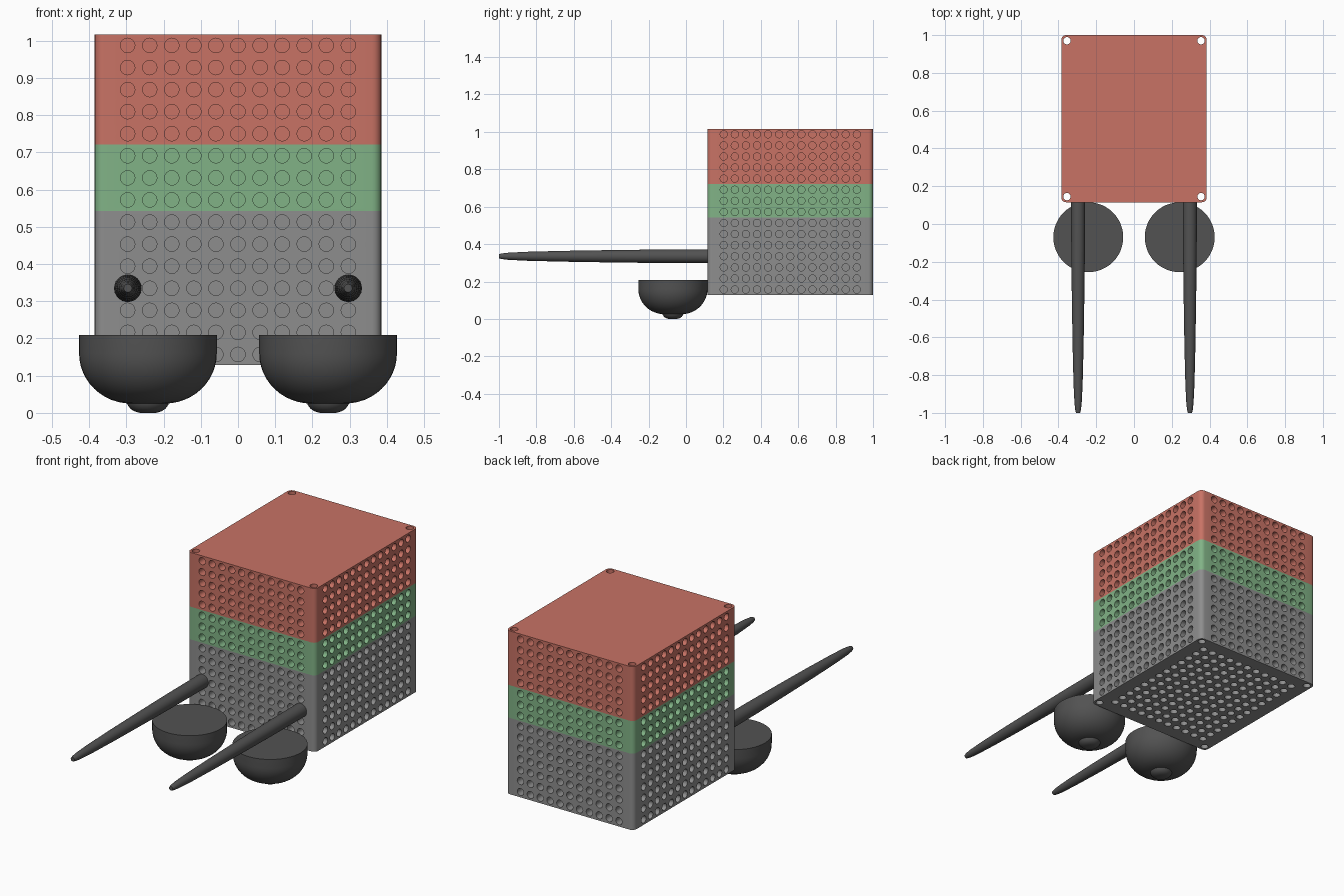
import bpy, bmesh, math
from mathutils import Matrix, Vector

if "Cube" in bpy.data.objects:
    bpy.data.objects.remove(bpy.data.objects["Cube"])

PITCH = 0.0593
HX, Y0, Y1 = 0.385, 0.115, 1.0
YC, HY = (Y0 + Y1) / 2, (Y1 - Y0) / 2
Z0, Z1, Z2, Z3 = 0.128, 0.543, 0.721, 1.0165
HOLE_R, DEPTH, OUT = 0.0195, 0.045, 0.01


def material(name, rgb):
    m = bpy.data.materials.new(name)
    m.diffuse_color = (*rgb, 1)
    m.use_nodes = True
    m.node_tree.nodes["Principled BSDF"].inputs["Base Color"].default_value = m.diffuse_color
    return m


RED = material("red", (0.58, 0.17, 0.13))
GREEN = material("green", (0.22, 0.45, 0.24))
GREY = material("mid_grey", (0.27, 0.27, 0.27))
DARK = material("dark_grey", (0.085, 0.085, 0.085))


def make_object(name, bm, mat=None):
    bmesh.ops.recalc_face_normals(bm, faces=bm.faces)
    me = bpy.data.meshes.new(name)
    bm.to_mesh(me)
    bm.free()
    ob = bpy.data.objects.new(name, me)
    bpy.context.collection.objects.link(ob)
    if mat:
        me.materials.append(mat)
    return ob


def smooth(ob):
    bpy.ops.object.select_all(action='DESELECT')
    ob.select_set(True)
    bpy.context.view_layer.objects.active = ob
    bpy.ops.object.shade_smooth_by_angle(angle=math.radians(35))


def lathe(name, profile, matrix, mat, n=48):
    """Revolve (radius, height) points around z and cap both ends."""
    bm = bmesh.new()
    rings = [[bm.verts.new((r * math.cos(math.tau * i / n),
                            r * math.sin(math.tau * i / n), z)) for i in range(n)]
             for r, z in profile]
    for a, b in zip(rings, rings[1:]):
        for i in range(n):
            j = (i + 1) % n
            bm.faces.new((a[i], a[j], b[j], b[i]))
    bm.faces.new(rings[0])
    bm.faces.new(rings[-1])
    bm.transform(matrix)
    ob = make_object(name, bm, mat)
    smooth(ob)
    return ob


def rounded_block(name, z0, z1, mat):
    """Block with rounded vertical edges."""
    bm = bmesh.new()
    bmesh.ops.create_cube(bm, size=1, matrix=Matrix.Translation((0, YC, (z0 + z1) / 2))
                          @ Matrix.Diagonal((2 * HX, 2 * HY, z1 - z0, 1)))
    upright = [e for e in bm.edges if abs(e.verts[0].co.z - e.verts[1].co.z) > 0.01]
    bmesh.ops.bevel(bm, geom=upright, offset=0.025, offset_type='OFFSET',
                    segments=5, profile=0.5, affect='EDGES')
    return make_object(name, bm, mat)


def drill(bm, point, normal, depth, out=OUT, segs=16):
    """Add a cylinder cutter going in from a surface point."""
    n = Vector(normal)
    centre = Vector(point) + n * (out - depth) / 2
    bmesh.ops.create_cone(bm, cap_ends=True, segments=segs, radius1=HOLE_R, radius2=HOLE_R,
                          depth=depth + out, matrix=Matrix.Translation(centre)
                          @ n.to_track_quat('Z', 'Y').to_matrix().to_4x4())


# hole pattern: four walls, underside, and four bolt holes through the corners
xs = [PITCH * i for i in range(-5, 6)]
ys = [YC + PITCH * i for i in range(-6, 7)]
zs = [0.157 + PITCH * i for i in range(15)]
bm = bmesh.new()
for z in zs:
    for x in xs:
        drill(bm, (x, Y0, z), (0, -1, 0), DEPTH)
        drill(bm, (x, Y1, z), (0, 1, 0), DEPTH)
    for y in ys:
        drill(bm, (-HX, y, z), (-1, 0, 0), DEPTH)
        drill(bm, (HX, y, z), (1, 0, 0), DEPTH)
for x in xs:
    for y in ys:
        drill(bm, (x, y, Z0), (0, 0, -1), DEPTH)
for sx in (-1, 1):
    for y in (Y0 + 0.03, Y1 - 0.03):
        drill(bm, (sx * (HX - 0.03), y, Z3), (0, 0, 1), 1.0, 0.05, 24)
cutter = make_object("hole_cutter", bm)
cutter.hide_render = True

# three stacked load bands
for name, a, b, mat in (("lower_load", Z0, Z1, GREY), ("middle_load", Z1, Z2, GREEN),
                        ("upper_load", Z2, Z3, RED)):
    block = rounded_block(name, a, b, mat)
    mod = block.modifiers.new("holes", 'BOOLEAN')
    mod.operation = 'DIFFERENCE'
    mod.solver = 'MANIFOLD'
    mod.object = cutter
    bpy.context.view_layer.objects.active = block
    bpy.ops.object.modifier_apply(modifier=mod.name)
    smooth(block)
bpy.data.objects.remove(cutter)

# tapered shafts and half-round feet with a small nub, one per side
shaft = [(0.037, -0.115), (0.036, 0.15), (0.033, 0.4), (0.029, 0.65),
         (0.024, 0.85), (0.019, 0.95), (0.015, 0.985), (0.011, 1.0)]
bowl = [(0.185, 0.209)] + [(0.045 + 0.14 * math.cos(t), 0.16 - 0.135 * math.sin(t))
                           for t in (math.pi / 2 * i / 12 for i in range(13))]
nub = [(0.057, 0.03), (0.055, 0.022), (0.047, 0.011), (0.036, 0.004), (0.022, 0.0)]
for side, sx in (("left", -1), ("right", 1)):
    lathe(side + "_shaft", shaft, Matrix.Translation((sx * 0.296, 0, 0.335))
          @ Matrix.Rotation(math.pi / 2, 4, 'X'), DARK, 32)
    spot = Matrix.Translation((sx * 0.242, -0.07, 0))
    lathe(side + "_bowl", bowl, spot, DARK)
    lathe(side + "_nub", nub, spot, DARK, 32)
